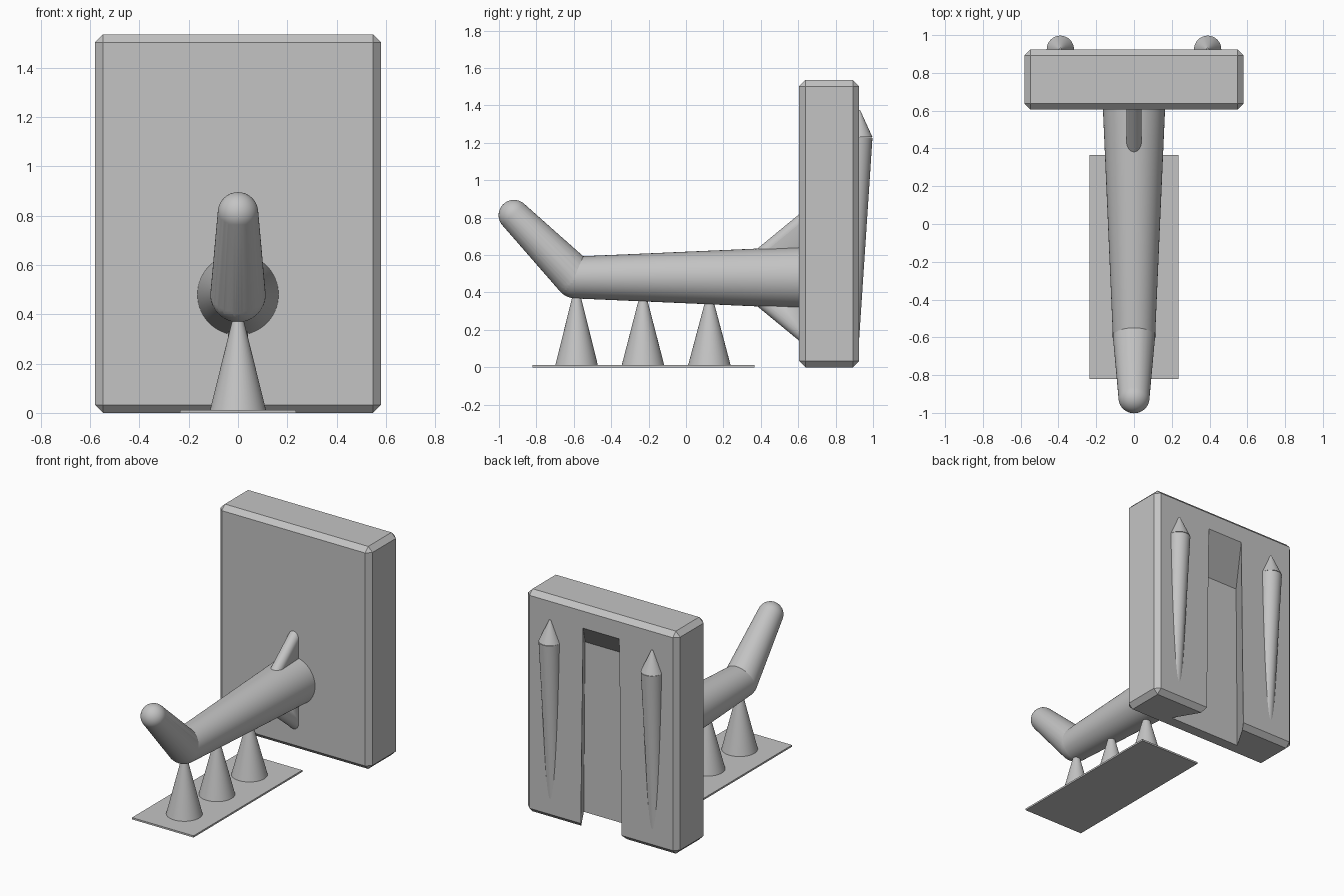
import bpy, bmesh, math
from mathutils import Vector, Matrix

if "Cube" in bpy.data.objects:
    bpy.data.objects.remove(bpy.data.objects["Cube"], do_unlink=True)

grey = bpy.data.materials.new("plain grey")
grey.use_nodes = True
colour = (0.55, 0.55, 0.55, 1)
grey.diffuse_color = colour
grey.node_tree.nodes["Principled BSDF"].inputs["Base Color"].default_value = colour


def finish(name, bm, smooth=True):
    bmesh.ops.recalc_face_normals(bm, faces=bm.faces)
    mesh = bpy.data.meshes.new(name)
    bm.to_mesh(mesh)
    bm.free()
    mesh.materials.append(grey)
    ob = bpy.data.objects.new(name, mesh)
    bpy.context.collection.objects.link(ob)
    bpy.ops.object.select_all(action='DESELECT')
    ob.select_set(True)
    bpy.context.view_layer.objects.active = ob
    if smooth:
        bpy.ops.object.shade_smooth_by_angle(angle=math.radians(35))
    return ob


def add_frustum(bm, a, b, ra, rb, sides=48):
    a, b = Vector(a), Vector(b)
    turn = (b - a).to_track_quat('Z', 'Y').to_matrix().to_4x4()
    bmesh.ops.create_cone(bm, cap_ends=True, segments=sides, radius1=ra, radius2=rb,
                          depth=(b - a).length,
                          matrix=Matrix.Translation((a + b) / 2) @ turn)


def add_ball(bm, centre, r):
    bmesh.ops.create_uvsphere(bm, u_segments=48, v_segments=24, radius=r,
                              matrix=Matrix.Translation(centre))


def hull(bm):
    result = bmesh.ops.convex_hull(bm, input=bm.verts)
    spare = {g for g in result["geom_interior"] + result["geom_unused"]
             if isinstance(g, bmesh.types.BMVert)}
    bmesh.ops.delete(bm, geom=list(spare), context='VERTS')
    bmesh.ops.dissolve_limit(bm, angle_limit=0.01, verts=bm.verts, edges=bm.edges)


def add_box(bm, low, high):
    low, high = Vector(low), Vector(high)
    bmesh.ops.create_cube(bm, size=1, matrix=Matrix.Translation((low + high) / 2)
                          @ Matrix.Diagonal((*(high - low), 1)))


# Chamfered back plate
bm = bmesh.new()
add_box(bm, (-0.58, 0.605, 0), (0.58, 0.925, 1.535))
bmesh.ops.bevel(bm, geom=bm.edges[:], offset=0.033, segments=1, affect='EDGES')
plate = finish("back_plate", bm, smooth=False)

# Undercut mounting slot, open at the bottom, with a sloped ceiling
bm = bmesh.new()
for side in (-1, 1):
    for x, y, z in ((0.145, 0.945, -0.1), (0.28, 0.715, -0.1),
                    (0.125, 0.945, 1.405), (0.27, 0.715, 1.175)):
        bm.verts.new((side * x, y, z))
hull(bm)
cutter = finish("slot_cutter", bm, smooth=False)
cutter.hide_render = True
cut = plate.modifiers.new("slot", 'BOOLEAN')
cut.operation = 'DIFFERENCE'
cut.solver = 'EXACT'
cut.object = cutter
bpy.context.view_layer.objects.active = plate
bpy.ops.object.modifier_apply(modifier=cut.name)
bpy.data.objects.remove(cutter, do_unlink=True)

# Tapered hook arm
elbow, tip = (0, -0.59, 0.48), (0, -0.92, 0.813)
bm = bmesh.new()
add_frustum(bm, (0, 0.62, 0.48), elbow, 0.165, 0.112, 64)
finish("hook_arm", bm)

# Rounded upturned end
bm = bmesh.new()
add_ball(bm, elbow, 0.112)
add_frustum(bm, elbow, tip, 0.112, 0.082)
add_ball(bm, tip, 0.082)
hull(bm)
finish("hook_tip", bm)

# Round-edged gussets above and below the arm
for name, s in (("upper_gusset", 1), ("lower_gusset", -1)):
    bm = bmesh.new()
    add_frustum(bm, (0, 0.33, 0.48 + s * 0.06), (0, 0.64, 0.48 + s * 0.315), 0.04, 0.04, 32)
    for x in (-0.04, 0.04):
        bm.verts.new((x, 0.64, 0.48))
        bm.verts.new((x, 0.40, 0.48))
    hull(bm)
    finish(name, bm)

# Pointed tapering ridges on the back
for name, x in (("left_ridge", 0.39), ("right_ridge", -0.39)):
    bm = bmesh.new()
    shoulder = (x, 0.925, 1.23)
    add_frustum(bm, (x, 0.88, 0.14), shoulder, 0.045, 0.072)
    add_frustum(bm, shoulder, (x, 0.925, 1.375), 0.072, 0.006)
    finish(name, bm)

# Thin base sheet and its support cones
bm = bmesh.new()
add_box(bm, (-0.235, -0.82, 0), (0.235, 0.365, 0.012))
finish("base_sheet", bm, smooth=False)

for i, (y, top) in enumerate(((-0.585, 0.38), (-0.23, 0.365), (0.125, 0.355))):
    bm = bmesh.new()
    add_frustum(bm, (0, y, 0.006), (0, y, top), 0.115, 0.022)
    finish(f"support_cone_{i + 1}", bm)
